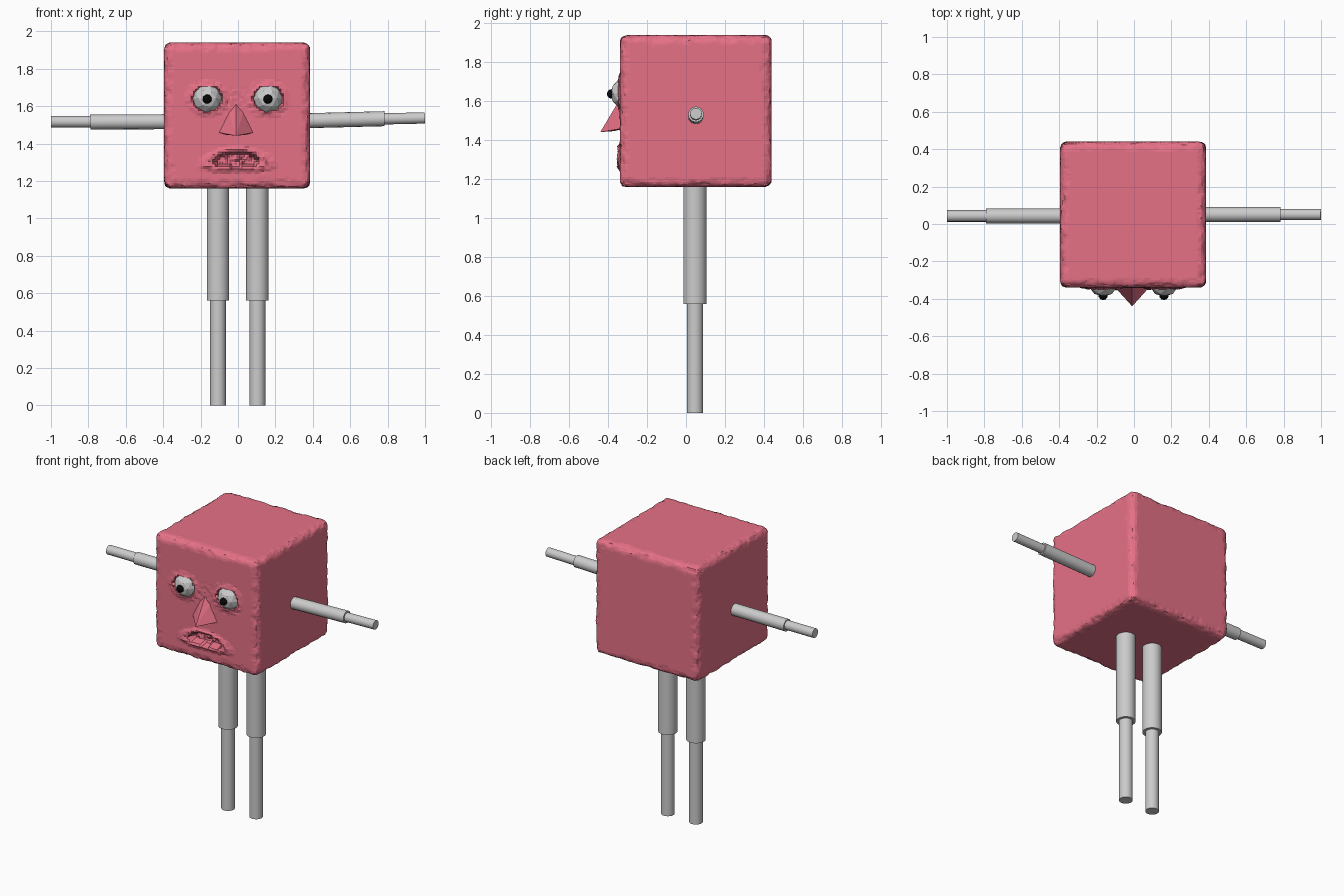
import bpy, bmesh, math, random
from mathutils import Vector, noise

if "Cube" in bpy.data.objects:
    bpy.data.objects.remove(bpy.data.objects["Cube"])

random.seed(4)


def material(name, rgb):
    m = bpy.data.materials.new(name)
    m.diffuse_color = (*rgb, 1)
    m.use_nodes = True
    m.node_tree.nodes["Principled BSDF"].inputs["Base Color"].default_value = m.diffuse_color
    return m


PINK = material("rose_pink", (0.79, 0.165, 0.24))
GREY = material("light_grey", (0.6, 0.6, 0.6))
BLACK = material("black", (0.003, 0.003, 0.003))

CENTRE = Vector((-0.005, 0.05, 1.55))
HALF = 0.39
EYES = (("left", -0.165), ("right", 0.16))
EYE_Z = 1.64


def add_mesh(name, bm, mat):
    bmesh.ops.recalc_face_normals(bm, faces=bm.faces)
    me = bpy.data.meshes.new(name)
    bm.to_mesh(me)
    bm.free()
    me.materials.append(mat)
    ob = bpy.data.objects.new(name, me)
    bpy.context.collection.objects.link(ob)
    return ob


def limb(name, a, b, r, sides):
    a, b = Vector(a), Vector(b)
    bpy.ops.mesh.primitive_cylinder_add(vertices=sides, radius=r, depth=(b - a).length,
                                        location=(a + b) / 2)
    ob = bpy.context.object
    ob.name = name
    ob.rotation_euler = (b - a).to_track_quat('Z', 'Y').to_euler()
    ob.data.materials.append(GREY)
    bpy.ops.object.shade_smooth_by_angle(angle=math.radians(35))


def ball(name, centre, r, detail, mat):
    bm = bmesh.new()
    bmesh.ops.create_icosphere(bm, subdivisions=detail, radius=r)
    bmesh.ops.translate(bm, verts=bm.verts, vec=centre)
    return add_mesh(name, bm, mat)


def face_relief(x, z):
    """Outward height of the face: lips, mouth hollow, lids and brows."""
    n = noise.noise(Vector((x * 45, z * 45, 3)))
    h = 0.0
    # mouth: slightly bowed ellipse with a raised lip rim
    u, v = (x + 0.005) / 0.19, (z - 1.315 + 0.6 * x * x) / 0.062
    d = math.hypot(u, v)
    if d < 0.62:
        h = -0.05 + 0.02 * n
    elif d < 1.15:
        h = 0.013 * (1 - abs(d - 0.85) / 0.3) + 0.008 * n
    # lids and brows
    for _, ex in EYES:
        e = math.hypot((x - ex) / 1.15, z - EYE_Z)
        if e < 0.065:
            h = -0.03
        elif e < 0.105:
            h = (0.105 - e) * 0.25 + 0.006 * n
    # cheeks beside the nose bridge
    if abs(x) < 0.1 and 1.45 < z < 1.7:
        h += 0.006 * n * (1 - abs(x) / 0.1)
    return h


# head: cube with worn, uneven bevels and a modelled face
bm = bmesh.new()
bmesh.ops.create_cube(bm, size=2 * HALF)
bmesh.ops.subdivide_edges(bm, edges=bm.edges[:], cuts=59, use_grid_fill=True)
for v in bm.verts:
    p = v.co.copy()
    front = p.y < -HALF + 1e-4
    r = 0.043 + 0.018 * noise.noise(p * 22 + Vector((7, 2, 5)))
    lim = HALF - r
    q = Vector([max(-lim, min(lim, c)) for c in p])
    out = p - q
    if sum(abs(c) > 1e-5 for c in out) > 1:
        wear = 0.005 * noise.noise(p * 35)
        v.co = q + out.normalized() * (r - abs(wear))
    elif front:
        w = p + CENTRE
        v.co.y -= face_relief(w.x, w.z)
bmesh.ops.translate(bm, verts=bm.verts, vec=CENTRE)
add_mesh("head", bm, PINK)

# nose: faceted wedge with flared nostrils
bm = bmesh.new()
pts = [(-0.01, -0.34, 1.61), (-0.01, -0.44, 1.442), (-0.01, -0.335, 1.455), (-0.01, -0.365, 1.56)]
for s in (-1, 1):
    pts += [(-0.01 + s * 0.04, -0.335, 1.57), (-0.01 + s * 0.095, -0.335, 1.46),
            (-0.01 + s * 0.05, -0.37, 1.447)]
for p in pts:
    bm.verts.new(p)
bmesh.ops.convex_hull(bm, input=bm.verts)
add_mesh("nose", bm, PINK)

# eyes and pupils
for side, ex in EYES:
    ball(side + "_eye", (ex, -0.308, EYE_Z), 0.081, 2, GREY)
    ball(side + "_pupil", (ex, -0.382, EYE_Z - 0.002), 0.025, 2, BLACK)

# legs
for side, x in (("left", -0.107), ("right", 0.104)):
    limb(side + "_thigh", (x, 0.046, 0.56), (x, 0.046, 1.2), 0.06, 32)
    limb(side + "_shin", (x, 0.046, 0), (x, 0.046, 0.58), 0.042, 32)

# arms
limb("left_upper_arm", (-0.79, 0.043, 1.515), (-0.36, 0.043, 1.517), 0.04, 16)
limb("left_forearm", (-1.0, 0.043, 1.517), (-0.77, 0.043, 1.517), 0.031, 16)
limb("right_upper_arm", (0.36, 0.051, 1.522), (0.783, 0.051, 1.533), 0.04, 16)
limb("right_forearm", (0.77, 0.051, 1.532), (0.999, 0.051, 1.537), 0.03, 16)
